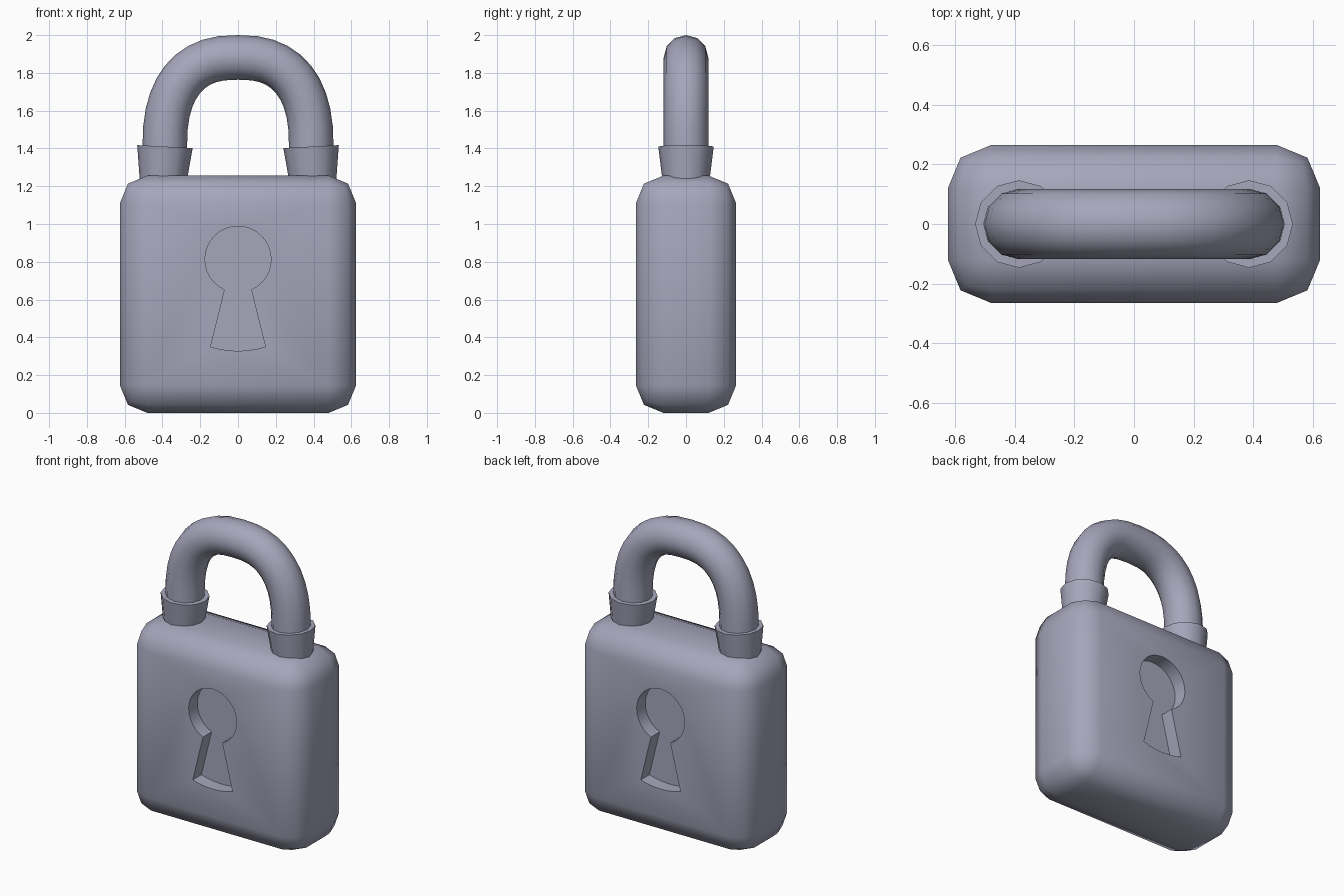
import bpy, bmesh
from math import sin, cos, pi, radians, atan2, hypot
from mathutils import Matrix

if "Cube" in bpy.data.objects:
    bpy.data.objects.remove(bpy.data.objects["Cube"])

metal = bpy.data.materials.new("grey_metal")
metal.use_nodes = True
colour = (0.38, 0.38, 0.50, 1)
metal.diffuse_color = colour
metal.node_tree.nodes["Principled BSDF"].inputs["Base Color"].default_value = colour


def mesh_object(name, bm):
    bmesh.ops.recalc_face_normals(bm, faces=bm.faces)
    mesh = bpy.data.meshes.new(name)
    bm.to_mesh(mesh)
    bm.free()
    mesh.materials.append(metal)
    obj = bpy.data.objects.new(name, mesh)
    bpy.context.collection.objects.link(obj)
    return obj


def activate(obj):
    bpy.ops.object.select_all(action="DESELECT")
    obj.select_set(True)
    bpy.context.view_layer.objects.active = obj


def smooth(obj, angle=60):
    activate(obj)
    bpy.ops.object.shade_smooth_by_angle(angle=radians(angle))


# Rounded lock body
WIDTH, DEPTH, HEIGHT = 1.25, 0.53, 1.256
bm = bmesh.new()
bmesh.ops.create_cube(bm, size=1, matrix=Matrix.Translation((0, 0, HEIGHT / 2))
                      @ Matrix.Diagonal((WIDTH, DEPTH, HEIGHT, 1)))
bmesh.ops.bevel(bm, geom=bm.edges[:], offset=0.145, segments=2, profile=0.5,
                affect="EDGES")
body = mesh_object("lock_body", bm)

# Keyhole outline: round head, flared slot, curved foot
HOLE_Z, HOLE_R, RECESS = 0.813, 0.175, 0.09
FOOT_X, FOOT_Z = 0.145, 0.35
neck = atan2(-0.16, 0.07)
head_steps, foot_steps = 28, 6
sweep = pi - 2 * neck
outline = [(HOLE_R * cos(neck + sweep * i / head_steps),
            HOLE_Z + HOLE_R * sin(neck + sweep * i / head_steps))
           for i in range(head_steps + 1)]
foot_r = hypot(FOOT_X, HOLE_Z - FOOT_Z)
foot = atan2(FOOT_X, HOLE_Z - FOOT_Z)
for i in range(foot_steps + 1):
    a = foot * (2 * i / foot_steps - 1)
    outline.append((foot_r * sin(a), HOLE_Z - foot_r * cos(a)))


# Keyhole recess on the front and the back
def cut_keyhole(side):
    bm = bmesh.new()
    inner = side * (DEPTH / 2 - RECESS)
    face = bm.faces.new([bm.verts.new((x, inner, z)) for x, z in outline])
    out = bmesh.ops.extrude_face_region(bm, geom=[face])
    moved = [v for v in out["geom"] if isinstance(v, bmesh.types.BMVert)]
    bmesh.ops.translate(bm, verts=moved, vec=(0, side * 2 * RECESS, 0))
    cutter = mesh_object("keyhole_cutter", bm)
    cutter.hide_render = True
    mod = body.modifiers.new("keyhole", "BOOLEAN")
    mod.operation = "DIFFERENCE"
    mod.solver = "EXACT"
    mod.object = cutter
    activate(body)
    bpy.ops.object.modifier_apply(modifier=mod.name)
    bpy.data.objects.remove(cutter)


for side in (-1, 1):
    cut_keyhole(side)
smooth(body)

# Shackle: round bar swept along a squarish arch
LEG_X, SPRING_Z, RISE, BAR = 0.388, 1.4, 0.482, 0.118
path = [(LEG_X, 1.2)]
steps = 20
for i in range(steps + 1):
    c, s = cos(pi * i / steps), max(sin(pi * i / steps), 0)
    x = LEG_X * abs(c) ** 0.8 * (1 if c > 0 else -1)
    path.append((x, SPRING_Z + RISE * s ** 0.8))
path.append((-LEG_X, 1.2))
curve = bpy.data.curves.new("shackle", "CURVE")
curve.dimensions = "3D"
curve.bevel_depth = BAR
curve.bevel_resolution = 4
curve.use_fill_caps = True
spline = curve.splines.new("POLY")
spline.points.add(len(path) - 1)
for point, (x, z) in zip(spline.points, path):
    point.co = (x, 0, z, 1)
curve.materials.append(metal)
shackle = bpy.data.objects.new("shackle", curve)
bpy.context.collection.objects.link(shackle)
activate(shackle)
bpy.ops.object.convert(target="MESH")
smooth(bpy.context.object)

# Flared collars, tilted slightly toward each other
for side, name in ((1, "left_collar"), (-1, "right_collar")):
    bm = bmesh.new()
    place = (Matrix.Translation((side * 0.392, 0, 1.31))
             @ Matrix.Rotation(radians(-3) * side, 4, "Y"))
    bmesh.ops.create_cone(bm, cap_ends=True, segments=12, radius1=0.122,
                          radius2=0.147, depth=0.2, matrix=place)
    smooth(mesh_object(name, bm))
